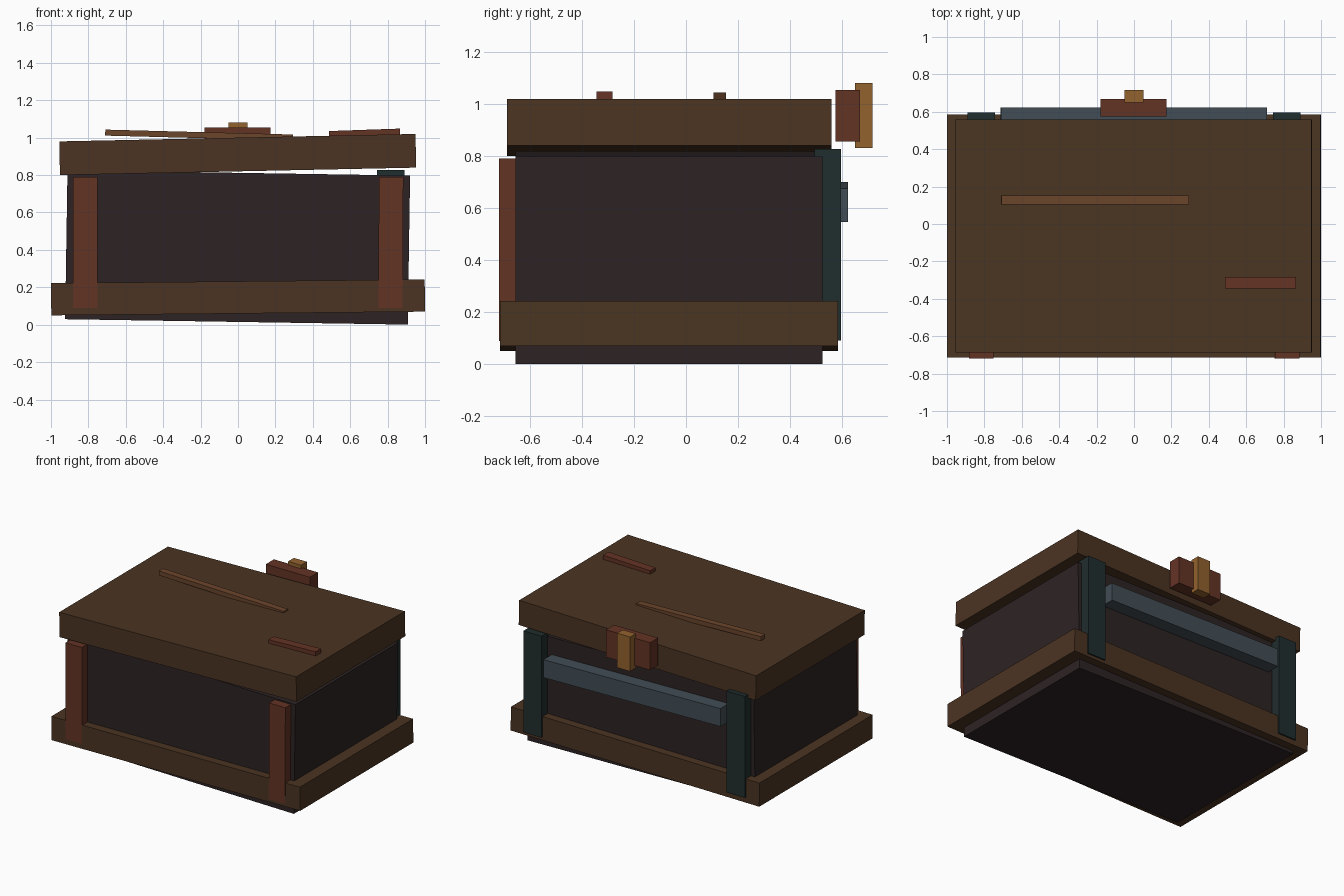
import bpy
from math import radians

cube = bpy.data.objects.get("Cube")
if cube:
    bpy.data.objects.remove(cube, do_unlink=True)


def material(name, hex_colour):
    """Flat material from an sRGB hex colour, stored as linear values."""
    rgb = [int(hex_colour[i:i + 2], 16) / 255 for i in (0, 2, 4)]
    lin = [c / 12.92 if c < 0.04045 else ((c + 0.055) / 1.055) ** 2.4 for c in rgb]
    mat = bpy.data.materials.new(name)
    mat.use_nodes = True
    mat.diffuse_color = (*lin, 1)
    bsdf = mat.node_tree.nodes["Principled BSDF"]
    bsdf.inputs["Base Color"].default_value = (*lin, 1)
    bsdf.inputs["Roughness"].default_value = 0.9
    return mat


dark_wood = material("dark_wood", "2D2324")
brown_wood = material("brown_wood", "4B3422")
rust = material("rust_red", "643325")
pale_wood = material("pale_wood", "6B452B")
teal_iron = material("teal_iron", "202D2E")
grey_iron = material("grey_iron", "424D55")
brass = material("brass", "92622E")


def box(name, mat, x, y, z, tilt=0):
    """Box from (min, max) ranges, tilted in degrees about its own y axis."""
    spans = (x, y, z)
    bpy.ops.mesh.primitive_cube_add(size=1, location=[(a + b) / 2 for a, b in spans])
    ob = bpy.context.object
    ob.name = name
    ob.scale = [b - a for a, b in spans]
    ob.rotation_euler.y = radians(tilt)
    ob.data.materials.append(mat)
    return ob


# Chest: body, base rim and lid, each slightly crooked
box("body", dark_wood, (-0.918, 0.914), (-0.655, 0.525), (0.015, 0.812), 0.9)
box("base_rim", brown_wood, (-0.999, 0.999), (-0.715, 0.585), (0.06, 0.232), -0.57)
box("lid", brown_wood, (-0.954, 0.951), (-0.688, 0.56), (0.82, 1.0), -1.2)

# Upright straps at the four corners
for side, s in (("right", -1), ("left", 1)):
    cx = s * 0.817
    box(f"front_strap_{side}", rust, (cx - 0.065, cx + 0.065),
        (-0.719, -0.64), (0.09, 0.79), 0.3 if s > 0 else 0)
    box(f"back_strap_{side}", teal_iron, (cx - 0.073, cx + 0.073),
        (0.494, 0.596), (0.09, 0.827))

# Iron bar across the back
box("back_bar", grey_iron, (-0.713, 0.71), (0.522, 0.622), (0.558, 0.688), 1)

# Latch behind the lid
box("latch_block", rust, (-0.179, 0.175), (0.575, 0.668), (0.855, 1.054))
box("latch_tongue", brass, (-0.052, 0.052), (0.65, 0.716), (0.83, 1.08))

# Loose slats on top of the lid
box("long_slat", pale_wood, (-0.71, 0.293), (0.105, 0.153), (0.998, 1.03), 1.5)
box("short_slat", rust, (0.487, 0.866), (-0.345, -0.283), (1.007, 1.042), -2)
